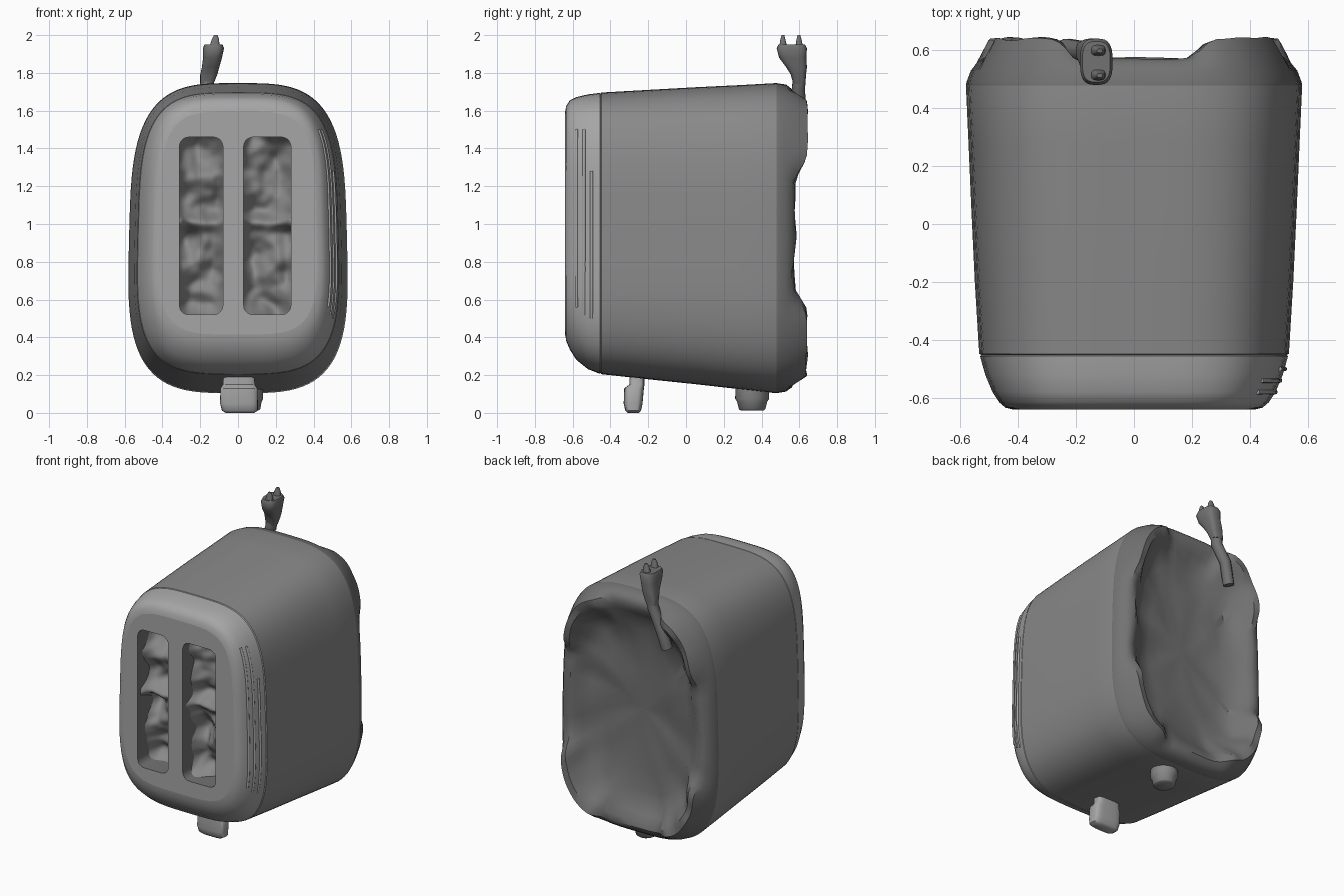
import bpy, bmesh, math
from mathutils import Vector, noise

if "Cube" in bpy.data.objects:
    bpy.data.objects.remove(bpy.data.objects["Cube"])

N = 96


def paint(name, v):
    m = bpy.data.materials.new(name)
    m.diffuse_color = (v, v, v, 1)
    m.use_nodes = True
    m.node_tree.nodes["Principled BSDF"].inputs["Base Color"].default_value = m.diffuse_color
    return m


SHELL, BEZEL, DARK = paint("shell", 0.25), paint("bezel", 0.38), paint("dark", 0.17)


def finish(name, bm, angle=35, mat=SHELL):
    bmesh.ops.recalc_face_normals(bm, faces=bm.faces)
    me = bpy.data.meshes.new(name)
    bm.to_mesh(me)
    bm.free()
    me.materials.append(mat)
    ob = bpy.data.objects.new(name, me)
    bpy.context.collection.objects.link(ob)
    bpy.ops.object.select_all(action='DESELECT')
    ob.select_set(True)
    bpy.context.view_layer.objects.active = ob
    bpy.ops.object.shade_smooth_by_angle(angle=math.radians(angle))
    return ob


def loft(name, rings, angle=35, mat=SHELL):
    """Skin closed rings of equal point count and cap both ends."""
    bm = bmesh.new()
    loops = [[bm.verts.new(p) for p in r] for r in rings]
    for a, b in zip(loops, loops[1:]):
        for i in range(len(a)):
            j = (i + 1) % len(a)
            bm.faces.new((a[i], a[j], b[j], b[i]))
    bm.faces.new(loops[0])
    bm.faces.new(loops[-1])
    return finish(name, bm, angle, mat)


def power(v, n):
    return math.copysign(abs(v) ** (2 / n), v)


def body_ring(y, w, top, bot, n, lump=0, rough=0):
    """Superellipse section, wider low down; lump raises the rear corners."""
    pts = []
    for i in range(N):
        t = 2 * math.pi * i / N
        s = power(math.sin(t), n)
        x = w * power(math.cos(t), n) * (1 - 0.035 * s)
        z = (top + bot) / 2 + (top - bot) / 2 * s
        c = min(max((abs(math.sin(2 * t)) - 0.35) / 0.35, 0), 1)
        c = c * c * (3 - 2 * c)
        r = rough * noise.noise(Vector((x * 6, y * 5, z * 6)))
        pts.append((x, y + lump * c + r, z + r * 0.5))
    return pts


# housing: front bezel, seam, shell, seam, rear chamfer, ragged rim, sunken base
sections = [
    (-0.640, 0.395, 1.57, 0.44, 4.2),
    (-0.640, 0.415, 1.595, 0.415, 4.2),
    (-0.634, 0.44, 1.625, 0.38, 4.1),
    (-0.615, 0.462, 1.655, 0.335, 4.0),
    (-0.58, 0.485, 1.672, 0.28, 3.9),
    (-0.52, 0.51, 1.686, 0.232, 3.8),
    (-0.456, 0.528, 1.694, 0.207, 3.7),
    (-0.452, 0.524, 1.690, 0.211, 3.7),
    (-0.448, 0.531, 1.696, 0.205, 3.7),
    (-0.2, 0.546, 1.710, 0.178, 3.65),
    (0.05, 0.558, 1.724, 0.152, 3.6),
    (0.28, 0.568, 1.735, 0.126, 3.55),
    (0.478, 0.577, 1.746, 0.104, 3.5),
    (0.490, 0.575, 1.744, 0.106, 3.5),
    (0.53, 0.560, 1.738, 0.113, 3.5),
    (0.56, 0.535, 1.715, 0.135, 3.5, 0.03),
    (0.574, 0.51, 1.69, 0.165, 3.5, 0.066, 0.015),
    (0.570, 0.475, 1.65, 0.205, 3.5, 0.064, 0.03),
    (0.545, 0.445, 1.61, 0.25, 3.5, 0.05, 0.04),
    (0.515, 0.41, 1.56, 0.30, 3.4, 0.02, 0.04),
    (0.49, 0.36, 1.48, 0.38, 3.2, 0, 0.025),
    (0.475, 0.28, 1.35, 0.51, 3.0, 0, 0.02),
    (0.465, 0.19, 1.2, 0.66, 2.8, 0, 0.015),
    (0.46, 0.10, 1.05, 0.80, 2.5, 0, 0.01),
    (0.46, 0.02, 0.94, 0.91, 2.2),
]
body = loft("housing", [body_ring(*s) for s in sections])
body.data.materials.append(BEZEL)
body.data.materials.append(DARK)
for p in body.data.polygons:
    p.material_index = 1 if p.center.y < -0.45 else 2 if (
        p.center.y > 0.482 or p.normal.y > 0.5) else 0

# bread slots
slots = ((-0.195, 0.23, "left"), (0.155, 0.25, "right"))
for cx, w, side in slots:
    def mouth(y):
        """Rounded rectangle from four corner arcs."""
        pts, r = [], 0.05
        for q, (sx, sz) in enumerate(((1, 1), (-1, 1), (-1, -1), (1, -1))):
            for k in range(6):
                a = math.pi / 2 * (q + k / 5)
                pts.append((cx + sx * (w / 2 - r) + r * math.cos(a), y,
                            0.99 + sz * (0.47 - r) + r * math.sin(a)))
        return pts
    cutter = loft("slot_cutter", [mouth(-0.72), mouth(-0.36)], mat=DARK)
    cutter.hide_render = True
    mod = body.modifiers.new("slot", 'BOOLEAN')
    mod.object = cutter
    mod.operation = 'DIFFERENCE'
    mod.solver = 'EXACT'
    bpy.context.view_layer.objects.active = body
    bpy.ops.object.modifier_apply(modifier=mod.name)
    bpy.data.objects.remove(cutter)

    # crumpled slot floor with a raised cross bar halfway up
    bm = bmesh.new()
    bmesh.ops.create_grid(bm, x_segments=24, y_segments=80, size=0.5)
    for v in bm.verts:
        x, z = cx + v.co.x * (w + 0.005), 0.99 + v.co.y * 0.945
        bar = 0.08 * math.exp(-((z - 1.01) / 0.04) ** 2)
        edge = 0.07 * abs(2 * v.co.x) ** 4 + 0.05 * abs(2 * v.co.y) ** 12
        bump = 0.10 * noise.noise(Vector((x * 7, 3, z * 6)))
        bump += 0.015 * noise.noise(Vector((x * 18, 7, z * 18)))
        v.co = (x, max(min(-0.47 - bar - edge + bump, -0.38), -0.61), z)
    finish(side + "_slot_floor", bm, 60, SHELL)

# keep the flat front face crisp
for p in body.data.polygons:
    if p.normal.y < -0.999:
        p.use_smooth = False


def tube(name, pts, radius, mat=SHELL):
    cu = bpy.data.curves.new(name, 'CURVE')
    cu.dimensions = '3D'
    cu.bevel_depth = radius
    cu.bevel_resolution = 3
    cu.use_fill_caps = True
    sp = cu.splines.new('POLY')
    sp.points.add(len(pts) - 1)
    for p, co in zip(sp.points, pts):
        p.co = (*co, 1)
    cu.materials.append(mat)
    ob = bpy.data.objects.new(name, cu)
    bpy.context.collection.objects.link(ob)
    return ob


def side_x(y, z):
    """Half width of the front bezel at a given height."""
    s = (z - 0.97) / 0.71
    return (0.485 + (y + 0.58) * 0.4) * (1 - abs(s) ** 3.85) ** (1 / 3.85) * (1 - 0.035 * s)


# thin raised ribs on the right of the bezel
for k, (y, z0, z1) in enumerate(((-0.58, 0.56, 1.50), (-0.54, 0.52, 1.50),
                                 (-0.50, 0.50, 1.28))):
    zs = [z0 + (z1 - z0) * i / 24 for i in range(25)]
    tube("side_rib_%d" % (k + 1), [(side_x(y, z) - 0.001, y, z) for z in zs], 0.008, BEZEL)


def knob(name, levels, n=4, count=32, mat=SHELL):
    """Stack of rounded sections: x, y, z, half width, half depth."""
    return loft(name, [[(x + a * power(math.cos(2 * math.pi * i / count), n),
                         y + b * power(math.sin(2 * math.pi * i / count), n), z)
                        for i in range(count)]
                       for x, y, z, a, b in levels], 50, mat)


# lever and dial underneath
knob("lever", [(0.005, -0.26, 0.24, 0.08, 0.04), (0.005, -0.26, 0.15, 0.085, 0.04),
               (0.005, -0.275, 0.13, 0.098, 0.052), (0.005, -0.28, 0.05, 0.1, 0.05),
               (0.01, -0.28, 0.012, 0.095, 0.042), (0.01, -0.28, 0.0, 0.075, 0.03)], mat=BEZEL)
knob("dial", [(0.05, 0.35, 0.17, 0.08, 0.085), (0.05, 0.35, 0.075, 0.083, 0.09),
              (0.05, 0.35, 0.06, 0.075, 0.08), (0.05, 0.35, 0.02, 0.068, 0.07),
              (0.05, 0.35, 0.012, 0.055, 0.06)], n=2)

# cord and plug
tube("cord", [(-0.27, 0.59, 1.46), (-0.23, 0.605, 1.60), (-0.17, 0.595, 1.71),
              (-0.16, 0.60, 1.78)], 0.036, DARK)
knob("plug", [(-0.165, 0.60, 1.74, 0.035, 0.032), (-0.155, 0.595, 1.79, 0.045, 0.04),
              (-0.145, 0.585, 1.83, 0.046, 0.055), (-0.135, 0.565, 1.88, 0.05, 0.072),
              (-0.13, 0.56, 1.93, 0.056, 0.08), (-0.13, 0.56, 1.95, 0.048, 0.07)],
     n=3, mat=DARK)
for side, y in (("front", 0.515), ("rear", 0.60)):
    knob("plug_prong_" + side, [(-0.125, y, 1.93, 0.028, 0.022),
                                (-0.12, y - 0.002, 1.975, 0.02, 0.014),
                                (-0.118, y - 0.002, 2.0, 0.01, 0.007)],
         n=3, count=16, mat=DARK)
